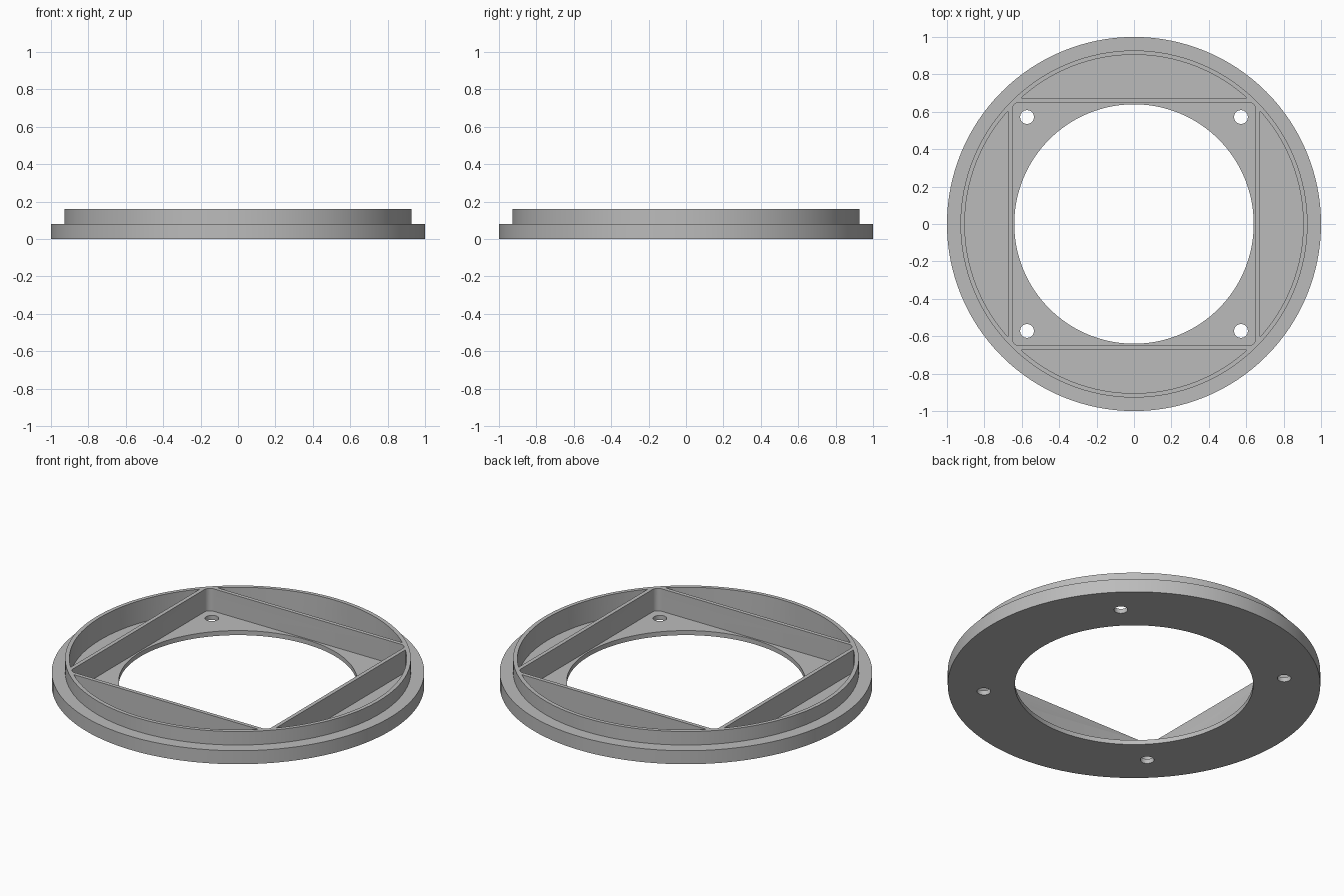
import bpy, bmesh, math
from math import cos, sin, pi, tau

cube = bpy.data.objects.get("Cube")
if cube:
    bpy.data.objects.remove(cube, do_unlink=True)

HEIGHT, STEP, FLOOR = 0.16, 0.08, 0.027
BORE, RIM, RIM_IN = 0.64, 0.928, 0.905
SQUARE, WALL = 0.65, 0.673

grey = bpy.data.materials.new("plain grey")
grey.use_nodes = True
colour = (0.5, 0.5, 0.5, 1)
grey.diffuse_color = colour
grey.node_tree.nodes["Principled BSDF"].inputs["Base Color"].default_value = colour


def make_object(name, bm):
    bmesh.ops.recalc_face_normals(bm, faces=bm.faces)
    mesh = bpy.data.meshes.new(name)
    bm.to_mesh(mesh)
    bm.free()
    mesh.materials.append(grey)
    ob = bpy.data.objects.new(name, mesh)
    bpy.context.collection.objects.link(ob)
    return ob


def arc(cx, cy, r, start, end, steps):
    return [(cx + r * cos(start + (end - start) * i / steps),
             cy + r * sin(start + (end - start) * i / steps)) for i in range(steps + 1)]


def add_prism(bm, outline, z0, z1):
    face = bm.faces.new([bm.verts.new((x, y, z0)) for x, y in outline])
    top = bmesh.ops.extrude_face_region(bm, geom=[face], use_keep_orig=True)["geom"]
    bmesh.ops.translate(bm, vec=(0, 0, z1 - z0),
                        verts=[v for v in top if isinstance(v, bmesh.types.BMVert)])


# Stepped ring with its central bore, turned from a profile
bm = bmesh.new()
profile = [(BORE, 0), (1, 0), (1, STEP), (RIM, STEP), (RIM, HEIGHT), (BORE, HEIGHT)]
verts = [bm.verts.new((r, 0, z)) for r, z in profile]
edges = [bm.edges.new((verts[i - 1], verts[i])) for i in range(len(verts))]
bmesh.ops.spin(bm, geom=verts + edges, cent=(0, 0, 0), axis=(0, 0, 1),
               angle=tau, steps=128, use_merge=True)
bmesh.ops.remove_doubles(bm, verts=bm.verts, dist=0.0001)
ring = make_object("mounting_ring", bm)

# Pockets: rounded square in the middle and a circle segment on each side
pockets = bmesh.new()
corner = 0.035
c = SQUARE - corner
square = []
for k, (sx, sy) in enumerate([(1, 1), (-1, 1), (-1, -1), (1, -1)]):
    square += arc(sx * c, sy * c, corner, k * pi / 2, (k + 1) * pi / 2, 6)
add_prism(pockets, square, FLOOR, HEIGHT + 0.1)
half = math.acos(WALL / RIM_IN)
for k in range(4):
    mid = k * pi / 2
    add_prism(pockets, arc(0, 0, RIM_IN, mid - half, mid + half, 32), FLOOR, HEIGHT + 0.1)

# Screw holes through the floor at the corners
holes = bmesh.new()
for sx in (-1, 1):
    for sy in (-1, 1):
        add_prism(holes, arc(sx * 0.572, sy * 0.572, 0.037, 0, tau, 24)[:-1], -0.1, HEIGHT / 2)

cutters = [make_object("pocket_cutter", pockets), make_object("screw_hole_cutter", holes)]
for cutter in cutters:
    cutter.hide_render = True
    mod = ring.modifiers.new(cutter.name, "BOOLEAN")
    mod.operation, mod.solver, mod.object = "DIFFERENCE", "EXACT", cutter

# Bake the cuts and drop the cutters
bpy.context.view_layer.update()
evaluated = ring.evaluated_get(bpy.context.evaluated_depsgraph_get())
ring_mesh = bpy.data.meshes.new_from_object(evaluated)
ring.modifiers.clear()
ring.data = ring_mesh
for cutter in cutters:
    bpy.data.objects.remove(cutter, do_unlink=True)

# Smooth curved walls, sharp rims
bpy.ops.object.select_all(action="DESELECT")
ring.select_set(True)
bpy.context.view_layer.objects.active = ring
bpy.ops.object.shade_smooth_by_angle(angle=math.radians(30))
